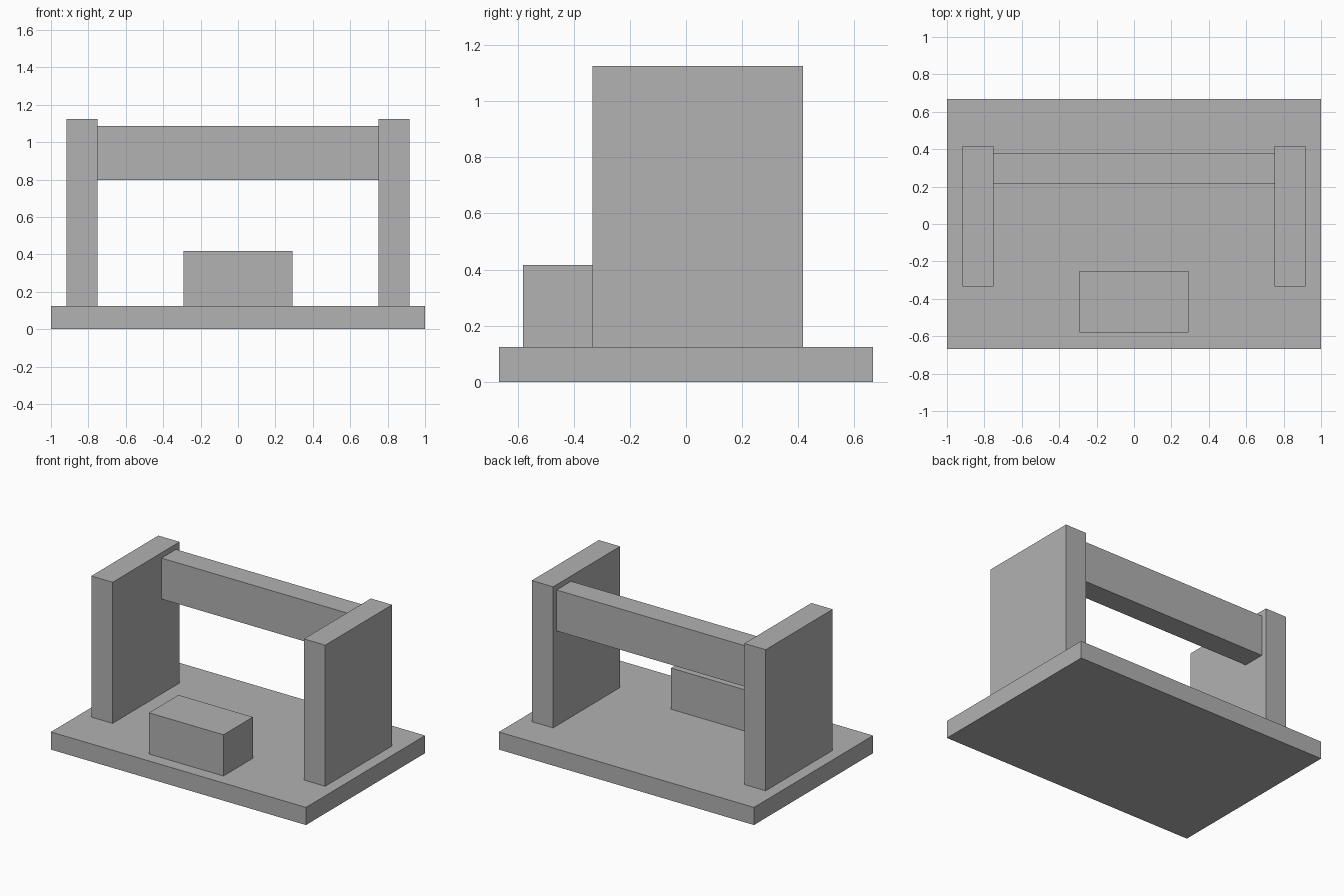
import bpy

cube = bpy.data.objects.get("Cube")
if cube:
    bpy.data.objects.remove(cube, do_unlink=True)

GREY = (0.445, 0.445, 0.445, 1)
grey = bpy.data.materials.new("plain_grey")
grey.use_nodes = True
grey.diffuse_color = GREY
for node in grey.node_tree.nodes:
    if node.type == 'BSDF_PRINCIPLED':
        node.inputs["Base Color"].default_value = GREY


def box(name, x, y, z):
    """Flat-sided box spanning the given (min, max) ranges."""
    bpy.ops.mesh.primitive_cube_add(size=1)
    obj = bpy.context.object
    obj.name = name
    obj.location = [(a + b) / 2 for a, b in (x, y, z)]
    obj.scale = [b - a for a, b in (x, y, z)]
    bpy.ops.object.transform_apply(location=False, rotation=False, scale=True)
    obj.data.materials.append(grey)
    return obj


BASE_TOP = 0.125
INNER, OUTER = 0.75, 0.917

# Base slab
box("base", (-1, 1), (-0.667, 0.667), (0, BASE_TOP))

# Upright side panels
for name, side in (("left_panel", 1), ("right_panel", -1)):
    box(name, sorted((side * INNER, side * OUTER)), (-0.333, 0.417), (BASE_TOP, 1.125))

# Crossbeam between the panels
box("crossbeam", (-INNER, INNER), (0.215, 0.377), (0.797, 1.087))

# Low block at the front
box("front_block", (-0.292, 0.292), (-0.58, -0.25), (BASE_TOP, 0.417))
